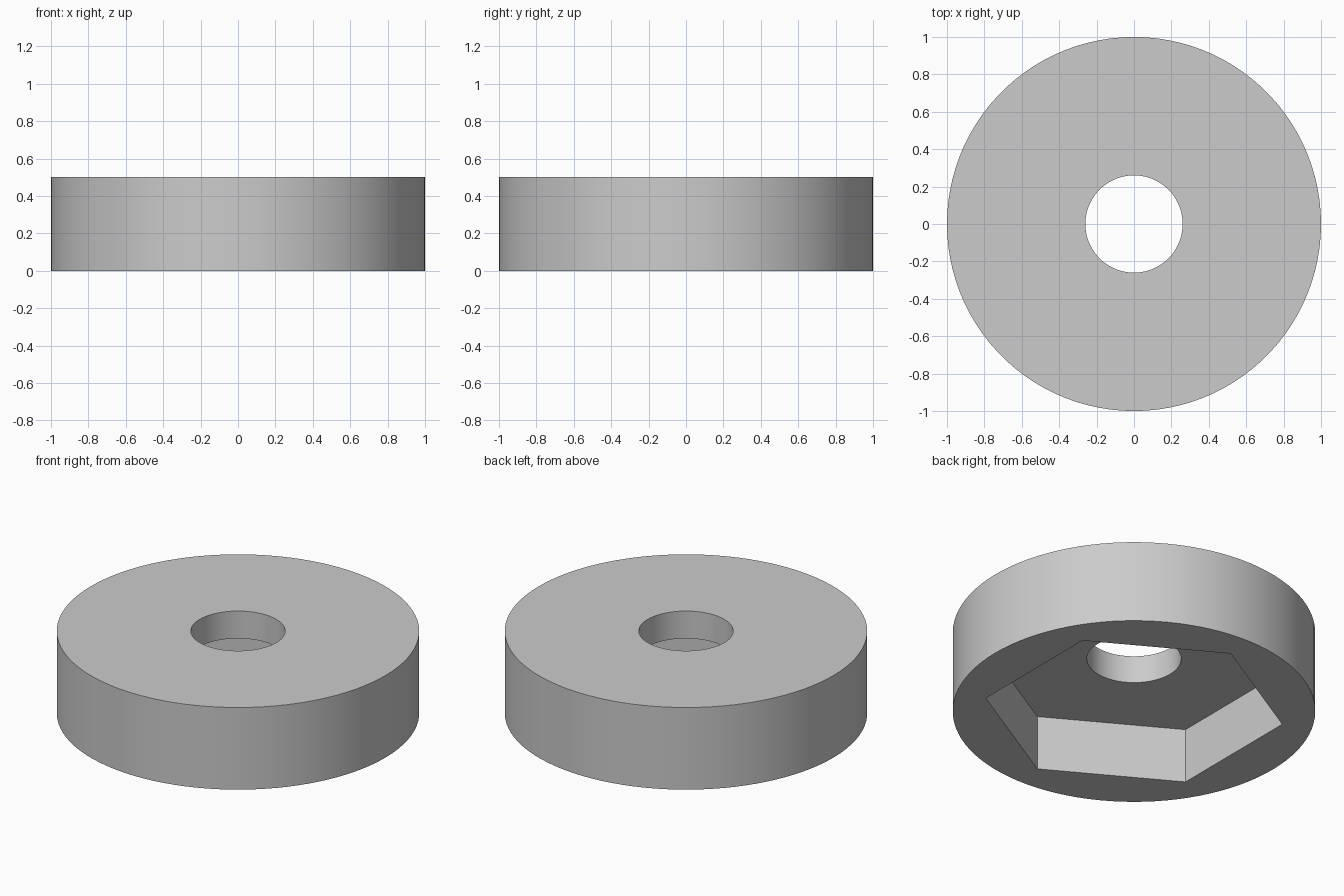
import bpy
import bmesh
from math import cos, sin, tau

cube = bpy.data.objects.get("Cube")
if cube:
    bpy.data.objects.remove(cube)

HEIGHT, POCKET_DEPTH = 0.5, 0.333
RADIUS, HOLE_RADIUS, HEX_RADIUS = 1.0, 0.26, 0.83
SEGMENTS = 100

bm = bmesh.new()


def ring(radius, z, count):
    """Closed loop of edges, with a corner on the y axis."""
    verts = []
    for i in range(count):
        a = tau * (i / count + 0.25)
        verts.append(bm.verts.new((radius * cos(a), radius * sin(a), z)))
    edges = [bm.edges.new((verts[i - 1], verts[i])) for i in range(count)]
    return verts, edges


def wall(lower, upper):
    """Quads joining two rings with the same number of corners."""
    a, b = lower[0], upper[0]
    for i in range(len(a)):
        bm.faces.new((a[i - 1], a[i], b[i], b[i - 1]))


def flat_ring(outer, inner):
    """Flat face between an outer and an inner ring."""
    bmesh.ops.triangle_fill(bm, edges=outer[1] + inner[1], use_beauty=True)


# Rings of the disc, the round hole and the hexagonal pocket
outer_bottom = ring(RADIUS, 0, SEGMENTS)
outer_top = ring(RADIUS, HEIGHT, SEGMENTS)
hole_top = ring(HOLE_RADIUS, HEIGHT, SEGMENTS)
hole_bottom = ring(HOLE_RADIUS, POCKET_DEPTH, SEGMENTS)
hex_bottom = ring(HEX_RADIUS, 0, 6)
hex_top = ring(HEX_RADIUS, POCKET_DEPTH, 6)

# Upright walls
wall(outer_bottom, outer_top)
wall(hole_bottom, hole_top)
wall(hex_bottom, hex_top)

# Top face, pocket ceiling and bottom rim
flat_ring(outer_top, hole_top)
flat_ring(hex_top, hole_bottom)
flat_ring(outer_bottom, hex_bottom)

bmesh.ops.recalc_face_normals(bm, faces=bm.faces)
mesh = bpy.data.meshes.new("knob_disc")
bm.to_mesh(mesh)
bm.free()

# Plain grey
grey = bpy.data.materials.new("grey")
grey.use_nodes = True
colour = (0.6, 0.6, 0.6, 1)
grey.diffuse_color = colour
grey.node_tree.nodes["Principled BSDF"].inputs["Base Color"].default_value = colour
mesh.materials.append(grey)

disc = bpy.data.objects.new("knob_disc", mesh)
bpy.context.collection.objects.link(disc)
bpy.context.view_layer.objects.active = disc
disc.select_set(True)
bpy.ops.object.shade_smooth_by_angle()
